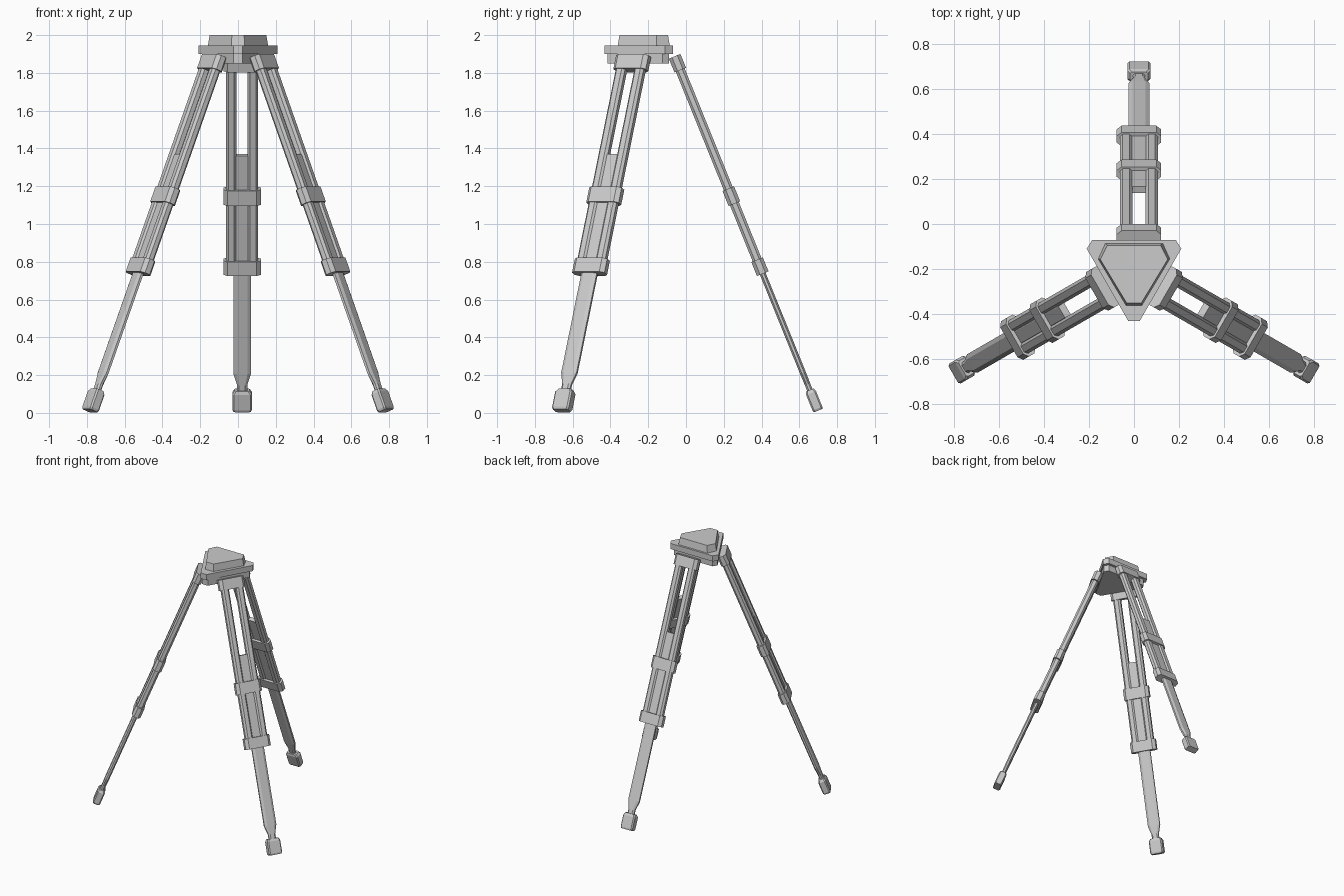
import bpy, bmesh
from math import radians
from mathutils import Matrix, Vector

if "Cube" in bpy.data.objects:
    bpy.data.objects.remove(bpy.data.objects["Cube"])

HUB = Vector((0, -0.205, 0))
TILT = radians(22.06)


def make(name, rings, matrix=Matrix()):
    """Skin a stack of equal-sized point rings into a closed solid."""
    bm = bmesh.new()
    loops = [[bm.verts.new(matrix @ Vector(p)) for p in ring] for ring in rings]
    n = len(loops[0])
    for a, b in zip(loops, loops[1:]):
        for i in range(n):
            j = (i + 1) % n
            bm.faces.new((a[i], a[j], b[j], b[i]))
    bm.faces.new(loops[0][::-1])
    bm.faces.new(loops[-1])
    bmesh.ops.recalc_face_normals(bm, faces=bm.faces)
    mesh = bpy.data.meshes.new(name)
    bm.to_mesh(mesh)
    bm.free()
    ob = bpy.data.objects.new(name, mesh)
    bpy.context.collection.objects.link(ob)
    return ob


def octagon(t, w, d, cw, cd, x=0):
    """Chamfered rectangle of half width w and half depth d at height t."""
    quarter = [(w, d - cd), (w - cw, d)]
    pts = quarter + [(-px, py) for px, py in quarter[::-1]]
    pts += [(-px, -py) for px, py in pts]
    return [(px + x, py, t) for px, py in pts]


def leg(side, azimuth, shift):
    m = (Matrix.Translation(HUB + Vector((shift, 0, 0.012)))
         @ Matrix.Rotation(radians(azimuth), 4, 'Z')
         @ Matrix.Translation((0, 0.905, 0)) @ Matrix.Rotation(TILT, 4, 'X'))

    # rubber foot
    make(side + "_foot", [octagon(t, w, d, 0.008, 0.008) for t, w, d in
         ((0, 0.046, 0.024), (0.012, 0.051, 0.028), (0.1, 0.051, 0.028), (0.118, 0.04, 0.022))], m)

    # sliding lower leg with a narrow ankle
    make(side + "_lower_leg", [octagon(t, w, d, w * 0.4, d * 0.6) for t, w, d in
         ((0.1, 0.027, 0.015), (0.15, 0.027, 0.015), (0.215, 0.047, 0.016),
          (1.46, 0.047, 0.016))], m)

    # pair of upper rails
    for label, x in (("left", -0.057), ("right", 0.057)):
        make(f"{side}_{label}_rail",
             [octagon(t, 0.028, 0.025, 0.013, 0.013, x) for t in (0.8, 1.99)], m)

    # clamping collars and top bracket
    for label, lo, hi in (("lower_collar", 0.782, 0.862), ("upper_collar", 1.182, 1.268),
                          ("top_bracket", 1.945, 2.024)):
        make(f"{side}_{label}",
             [octagon(t, 0.099, 0.033, 0.022, 0.018) for t in (lo, hi)], m)


leg("back", 0, 0.022)
leg("right", -120, 0)
leg("left", 120, 0)


def tri_ring(z, top, side, tip):
    """Three-sided outline with cut corners, pointing to the front."""
    half = [top, side, tip]
    return [(x, y, z) for x, y in half] + [(-x, y, z) for x, y in half[::-1]]


# head: under plate, main plate and tapered block
make("under_plate", [tri_ring(z, (0.17, -0.09), (0.19, -0.125), (0.025, -0.415))
                     for z in (1.85, 1.90)])
make("main_plate", [tri_ring(z, (0.185, -0.07), (0.21, -0.11), (0.025, -0.432))
                    for z in (1.90, 1.945)])
make("head_block", [tri_ring(1.94, (0.128, -0.085), (0.16, -0.155), (0.036, -0.362)),
                    tri_ring(2.0, (0.118, -0.095), (0.15, -0.157), (0.032, -0.352))])
